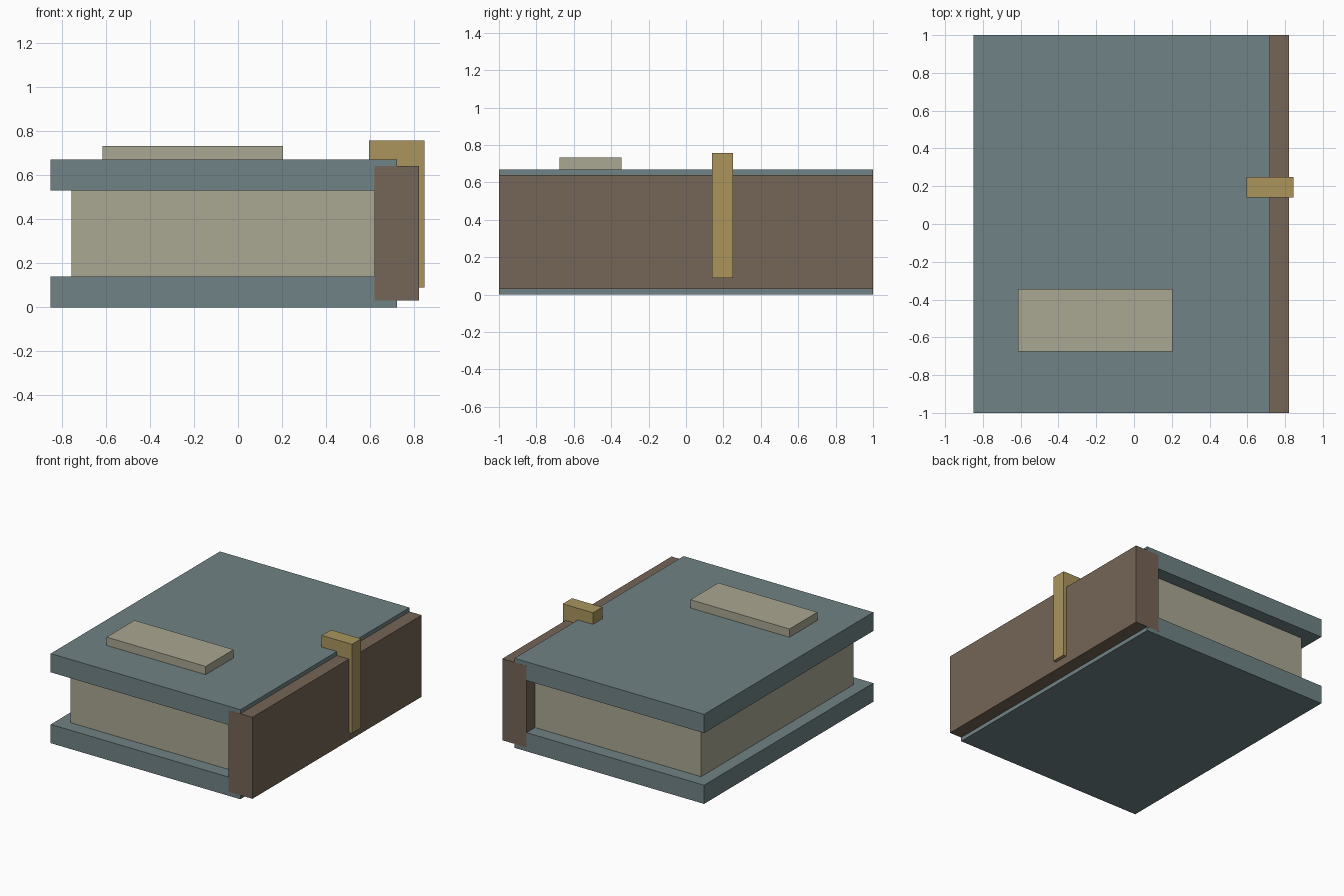
import bpy

# Remove the default cube
cube = bpy.data.objects.get("Cube")
if cube:
    bpy.data.objects.remove(cube, do_unlink=True)


def material(name, r, g, b):
    mat = bpy.data.materials.new(name)
    mat.use_nodes = True
    mat.diffuse_color = (r, g, b, 1)
    mat.node_tree.nodes["Principled BSDF"].inputs["Base Color"].default_value = (r, g, b, 1)
    return mat


def box(name, x, y, z, mat):
    """Flat-faced block spanning the given (low, high) ranges."""
    spans = (x, y, z)
    bpy.ops.mesh.primitive_cube_add(size=1, location=[sum(s) / 2 for s in spans])
    obj = bpy.context.object
    obj.name = name
    obj.scale = [s[1] - s[0] for s in spans]
    bpy.ops.object.transform_apply(location=False, rotation=False, scale=True)
    obj.data.materials.append(mat)
    return obj


slate = material("slate teal", 0.16, 0.225, 0.235)
paper = material("aged paper", 0.40, 0.385, 0.285)
leather = material("brown leather", 0.178, 0.128, 0.093)
brass = material("dull brass", 0.405, 0.30, 0.111)

# Two matching covers around the page block
for name, low in (("bottom_cover", 0), ("top_cover", 0.53)):
    box(name, (-0.85, 0.72), (-1, 1), (low, low + 0.14), slate)
box("page_block", (-0.755, 0.65), (-0.9, 0.9), (0.13, 0.54), paper)

# Spine, a hair longer than the covers so its ends stay clean
box("spine", (0.62, 0.82), (-1.0004, 1.0004), (0.03, 0.64), leather)

# Raised label on the top cover
box("title_plate", (-0.615, 0.205), (-0.675, -0.345), (0.66, 0.732), paper)

# Clasp folded over the spine edge
box("clasp_top", (0.595, 0.845), (0.14, 0.25), (0.62, 0.757), brass)
box("clasp_side", (0.79, 0.845), (0.14, 0.25), (0.09, 0.64), brass)
